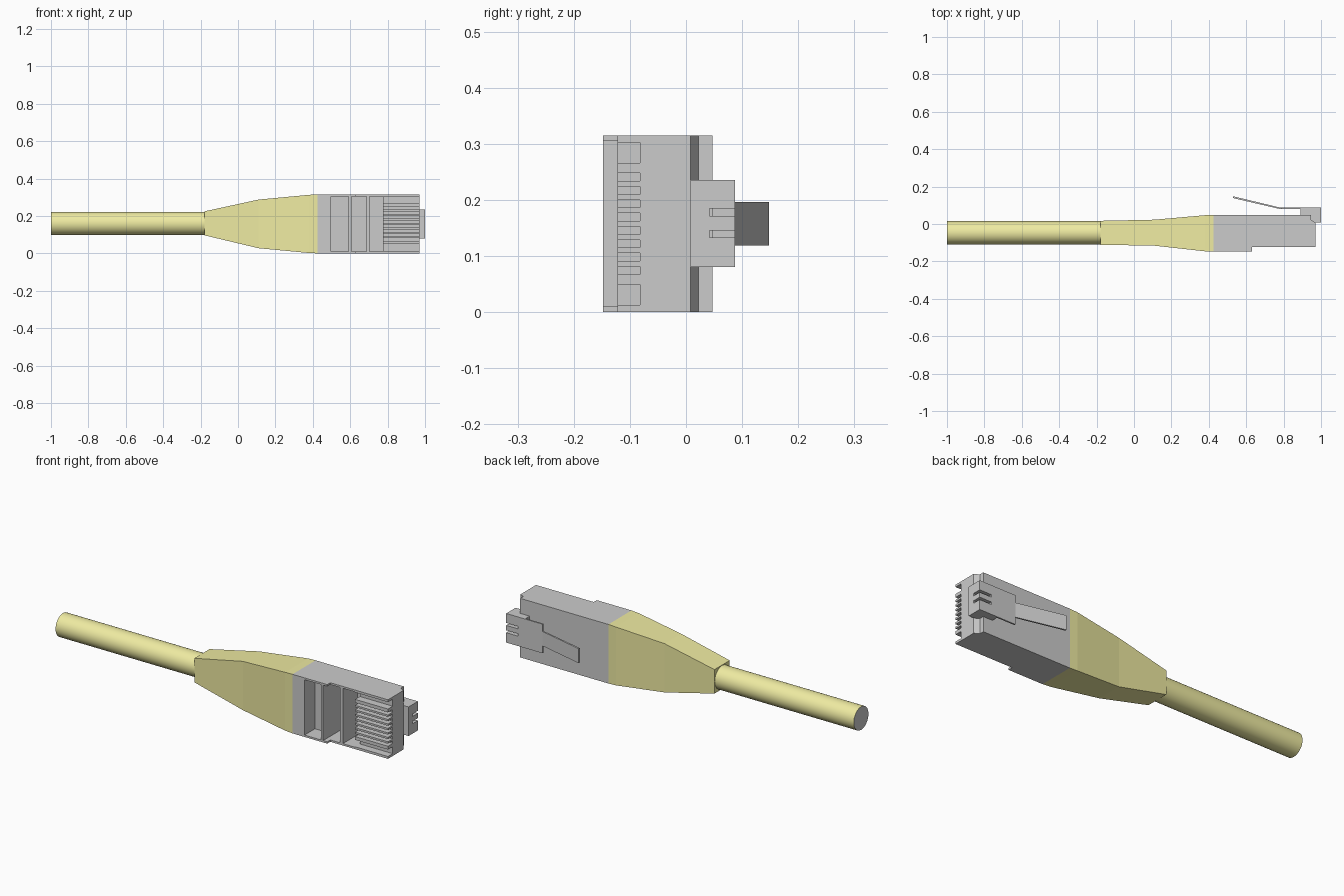
import bpy, bmesh, math

if "Cube" in bpy.data.objects:
    bpy.data.objects.remove(bpy.data.objects["Cube"])

ZM = 0.1575  # mid height of the plug


def new_object(name, bm, mat=None):
    bmesh.ops.recalc_face_normals(bm, faces=bm.faces)
    me = bpy.data.meshes.new(name)
    bm.to_mesh(me)
    bm.free()
    ob = bpy.data.objects.new(name, me)
    bpy.context.collection.objects.link(ob)
    if mat:
        me.materials.append(mat)
    return ob


def prism(bm, pts, z0, z1):
    """Extrude an xy outline from z0 to z1."""
    lo = [bm.verts.new((x, y, z0)) for x, y in pts]
    hi = [bm.verts.new((x, y, z1)) for x, y in pts]
    n = len(pts)
    bm.faces.new(lo[::-1])
    bm.faces.new(hi)
    for i in range(n):
        j = (i + 1) % n
        bm.faces.new((lo[i], lo[j], hi[j], hi[i]))


def box(bm, x0, x1, y0, y1, z0, z1):
    prism(bm, [(x0, y0), (x1, y0), (x1, y1), (x0, y1)], z0, z1)


def cut(target, cutter):
    mod = target.modifiers.new("cut", 'BOOLEAN')
    mod.operation = 'DIFFERENCE'
    mod.solver = 'EXACT'
    mod.object = cutter
    bpy.context.view_layer.objects.active = target
    bpy.ops.object.modifier_apply(modifier=mod.name)
    bpy.data.objects.remove(cutter)


yellow = bpy.data.materials.new("pale_yellow")
yellow.diffuse_color = (0.86, 0.83, 0.36, 1)
yellow.use_nodes = True
yellow.node_tree.nodes["Principled BSDF"].inputs["Base Color"].default_value = yellow.diffuse_color
grey = bpy.data.materials.new("grey")
grey.diffuse_color = (0.6, 0.6, 0.6, 1)
grey.use_nodes = True
grey.node_tree.nodes["Principled BSDF"].inputs["Base Color"].default_value = grey.diffuse_color

# Cable with a grey cut end
bm = bmesh.new()
bmesh.ops.create_cone(bm, cap_ends=True, segments=32, radius1=0.062, radius2=0.062, depth=0.84)
for v in bm.verts:
    x, y, z = v.co
    v.co = (z - 0.58, y - 0.047, x + 0.16)
for f in bm.faces:
    f.material_index = 1 if len(f.verts) > 4 else 0
cable = new_object("cable", bm, yellow)
cable.data.materials.append(grey)
bpy.context.view_layer.objects.active = cable
cable.select_set(True)
bpy.ops.object.shade_smooth_by_angle()
cable.select_set(False)

# Tapered boot: rectangular sections (x, y front, y back, half height)
sections = [(-0.18, -0.111, 0.017, 0.064), (0.11, -0.116, 0.023, 0.13),
            (0.38, -0.146, 0.047, 0.1555), (0.425, -0.148, 0.047, 0.1575)]
bm = bmesh.new()
rings = []
for x, yf, yb, h in sections:
    c = ZM + (0.003 if h < 0.1 else 0)
    rings.append([bm.verts.new(p) for p in
                  ((x, yf, c - h), (x, yb, c - h), (x, yb, c + h), (x, yf, c + h))])
for a, b in zip(rings, rings[1:]):
    for i in range(4):
        j = (i + 1) % 4
        bm.faces.new((a[i], a[j], b[j], b[i]))
bm.faces.new(rings[0])
bm.faces.new(rings[-1])
new_object("boot", bm, yellow)

# Plug body with stepped front and notched rear nose
bm = bmesh.new()
prism(bm, [(0.425, -0.148), (0.63, -0.148), (0.63, -0.122), (0.97, -0.122), (0.97, 0.008),
           (0.945, 0.022), (0.945, 0.047), (0.425, 0.047)], 0, 2 * ZM)
plug = new_object("plug_body", bm)

# Three deep pockets in the front
bm = bmesh.new()
for x0, x1, floor in ((0.496, 0.592, -0.06), (0.606, 0.686, 0.0), (0.704, 0.776, 0.0)):
    box(bm, x0, x1, -0.3, floor, 0.01, 0.305)
cut(plug, new_object("pocket_cutter", bm))

# Eight contact slots and two wide outer slots, open at the nose
bm = bmesh.new()
for i in range(8):
    z = ZM + (i - 3.5) * 0.0238
    box(bm, 0.765, 1.1, -0.3, -0.082, z - 0.007, z + 0.007)
for s in (-1, 1):
    z = ZM + s * 0.1265
    box(bm, 0.765, 1.1, -0.3, -0.082, z - 0.0185, z + 0.0185)
cut(plug, new_object("slot_cutter", bm))

# Latch: nose block and wide plate, with two notches
bm = bmesh.new()
prism(bm, [(0.785, 0.079), (0.89, 0.079), (0.89, 0.047), (0.945, 0.047), (0.945, 0.022),
           (0.97, 0.008), (1.0, 0.008), (1.0, 0.087), (0.785, 0.087)], 0.08, 0.235)
latch = new_object("latch_base", bm)
bm = bmesh.new()
for z in (0.139, 0.178):
    box(bm, 0.93, 1.1, 0.042, 0.2, z - 0.0065, z + 0.0065)
cut(latch, new_object("notch_cutter", bm))

# Narrow sloping latch lever
bm = bmesh.new()
prism(bm, [(0.785, 0.079), (0.785, 0.087), (0.53, 0.148), (0.528, 0.139)], 0.119, 0.196)
new_object("latch_lever", bm)
